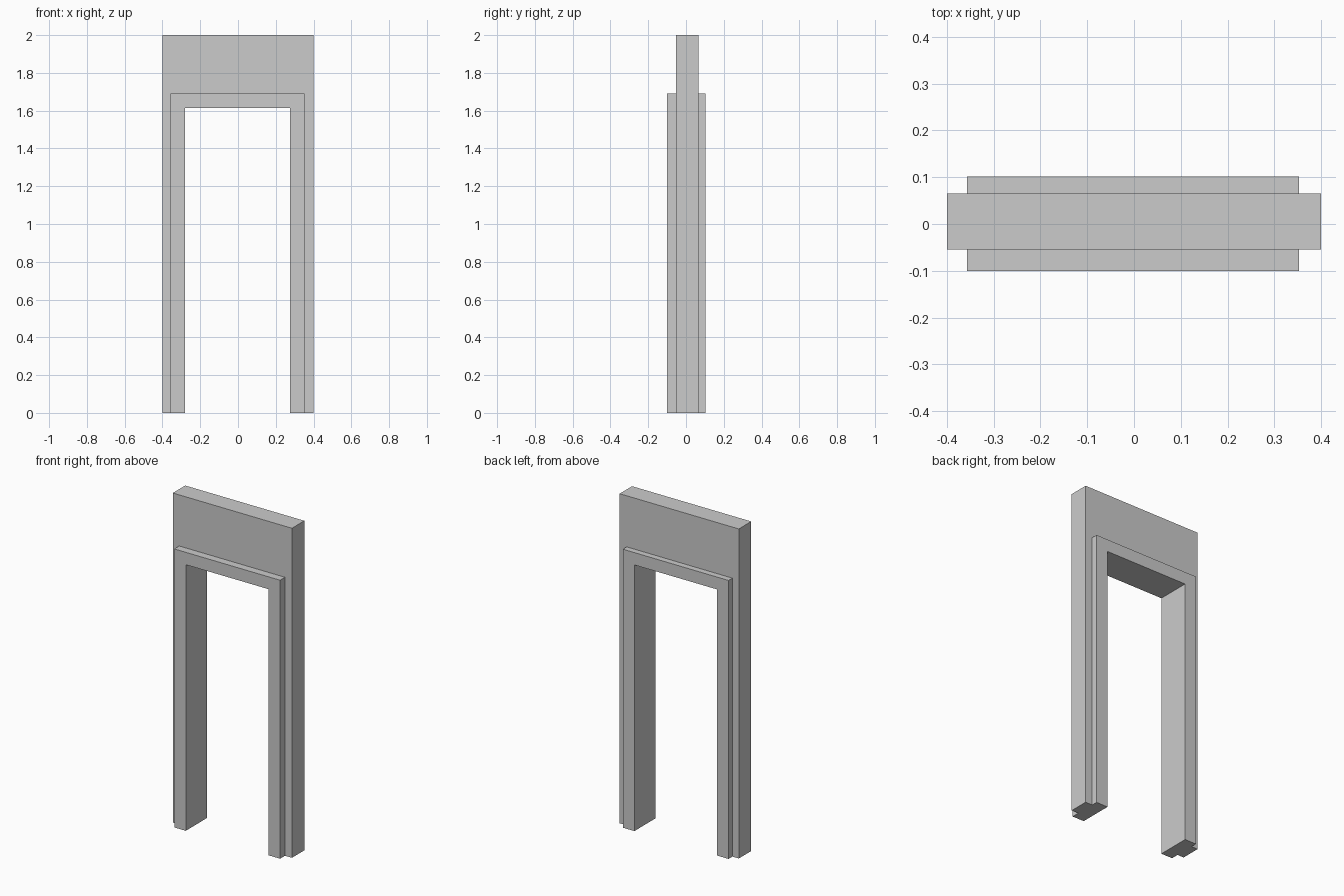
import bpy
import bmesh

if "Cube" in bpy.data.objects:
    bpy.data.objects.remove(bpy.data.objects["Cube"])


def arch(name, outer, inner, y0, y1):
    """Extrude an upside-down U profile; outer/inner are (left, right, top)."""
    ol, orr, ot = outer
    il, ir, it = inner
    profile = [(ol, 0), (il, 0), (il, it), (ir, it),
               (ir, 0), (orr, 0), (orr, ot), (ol, ot)]
    bm = bmesh.new()
    face = bm.faces.new([bm.verts.new((x, y0, z)) for x, z in profile])
    ext = bmesh.ops.extrude_face_region(bm, geom=[face])
    moved = [v for v in ext["geom"] if isinstance(v, bmesh.types.BMVert)]
    bmesh.ops.translate(bm, verts=moved, vec=(0, y1 - y0, 0))
    bmesh.ops.recalc_face_normals(bm, faces=bm.faces)
    mesh = bpy.data.meshes.new(name)
    bm.to_mesh(mesh)
    bm.free()
    obj = bpy.data.objects.new(name, mesh)
    bpy.context.collection.objects.link(obj)
    return obj


# Wall panel, its opening edge buried inside the door casing
wall = arch("doorway_wall", (-0.4, 0.4, 2.0), (-0.32, 0.315, 1.65), -0.054, 0.065)

# Casing lining the opening and standing proud on both sides
casing = arch("door_casing", (-0.357, 0.353, 1.69), (-0.28, 0.275, 1.615), -0.101, 0.102)

# Merge into one clean solid
union = wall.modifiers.new("join_casing", "BOOLEAN")
union.operation = "UNION"
union.solver = "EXACT"
union.object = casing
bpy.context.view_layer.objects.active = wall
wall.select_set(True)
bpy.ops.object.modifier_apply(modifier=union.name)
bpy.data.objects.remove(casing)
